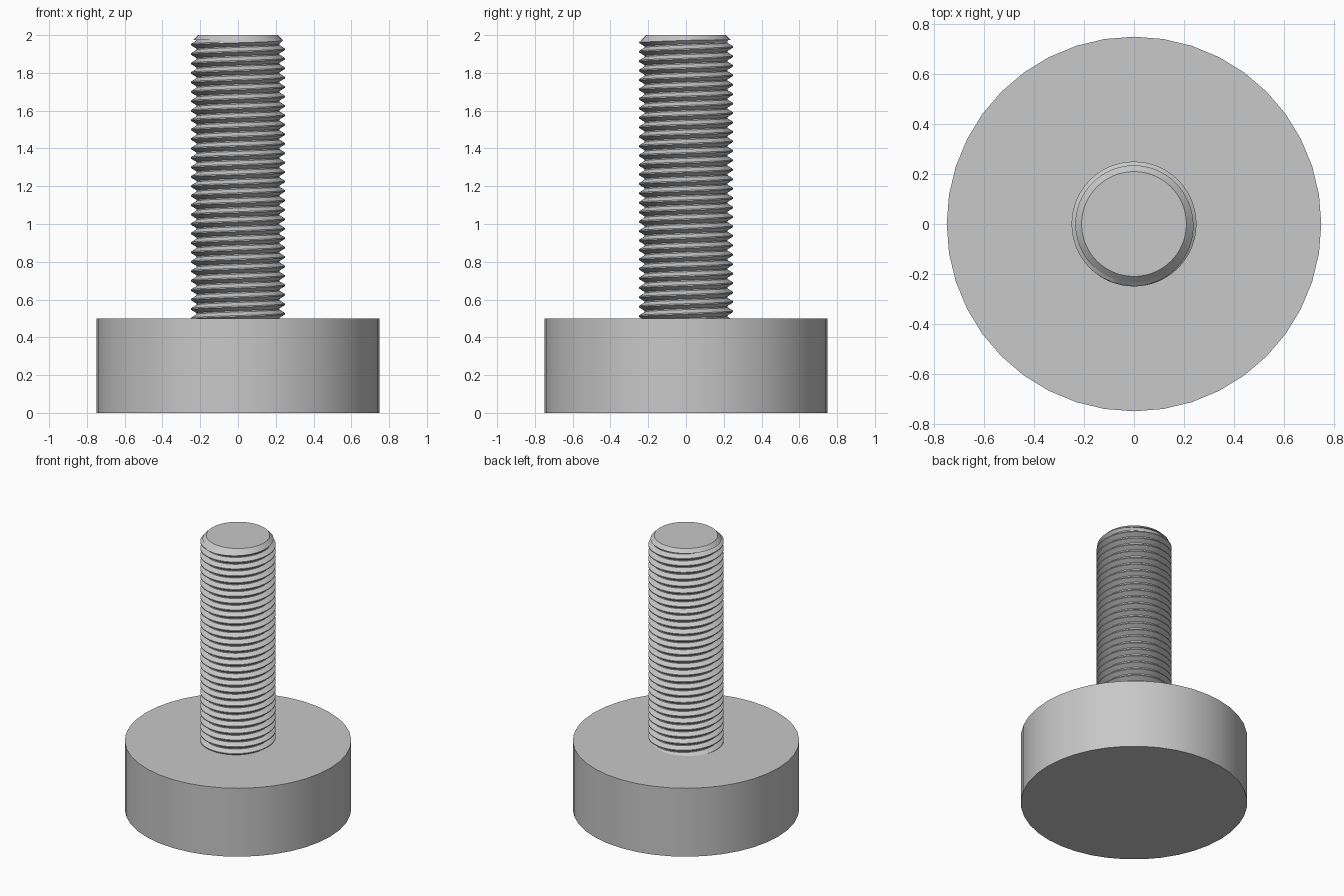
import bpy
import bmesh
import math

cube = bpy.data.objects.get("Cube")
if cube:
    bpy.data.objects.remove(cube, do_unlink=True)

steel = bpy.data.materials.new("plain_grey")
steel.use_nodes = True
GREY = (0.58, 0.58, 0.58, 1)
steel.diffuse_color = GREY
steel.node_tree.nodes["Principled BSDF"].inputs["Base Color"].default_value = GREY

BASE_TOP, TOP = 0.5, 2.0
PITCH, CREST, ROOT, TIP = 0.05, 0.25, 0.219, 0.21


def finish(name, bm):
    bmesh.ops.recalc_face_normals(bm, faces=bm.faces[:])
    mesh = bpy.data.meshes.new(name)
    bm.to_mesh(mesh)
    bm.free()
    obj = bpy.data.objects.new(name, mesh)
    bpy.context.collection.objects.link(obj)
    mesh.materials.append(steel)
    bpy.ops.object.select_all(action="DESELECT")
    obj.select_set(True)
    bpy.context.view_layer.objects.active = obj
    bpy.ops.object.shade_smooth_by_angle(angle=math.radians(30))
    return obj


def frustum(name, r_low, r_high, z_low, z_high, sides):
    bm = bmesh.new()
    bmesh.ops.create_cone(bm, cap_ends=True, segments=sides, radius1=r_low,
                          radius2=r_high, depth=z_high - z_low)
    bmesh.ops.translate(bm, verts=bm.verts[:], vec=(0, 0, (z_low + z_high) / 2))
    return finish(name, bm)


# Round head
frustum("head", 0.75, 0.75, 0, BASE_TOP, 40)

# Chamfered tip of the shank
frustum("shank_tip", TIP + 0.025, TIP, TOP - 0.025, TOP, 64)

# Right-handed thread: a helical strip whose turns share a profile
STEPS = 64
TURNS = round((TOP - BASE_TOP) / PITCH) + 2
PROFILE = [(CREST, -1 / 16), (CREST, 1 / 16), (ROOT, 7 / 16), (ROOT, 9 / 16)]
bm = bmesh.new()
rows = []
for s in range(STEPS * TURNS + 1):
    angle = math.tau * s / STEPS
    row = []
    for radius, offset in PROFILE:
        z = BASE_TOP - PITCH / 2 + PITCH * (s / STEPS - 1 + offset)
        z = min(z, TOP - 0.01)
        r = min(radius, TIP + TOP - z)
        row.append(bm.verts.new((r * math.cos(angle), r * math.sin(angle), z)))
    rows.append(row)
for s in range(len(rows) - 1):
    low, high = list(rows[s]), list(rows[s + 1])
    if s + 1 + STEPS < len(rows):
        low.append(rows[s + STEPS][0])
        high.append(rows[s + 1 + STEPS][0])
    for j in range(len(low) - 1):
        bm.faces.new((low[j], high[j], high[j + 1], low[j + 1]))
bmesh.ops.remove_doubles(bm, verts=bm.verts[:], dist=0.0001)
finish("threaded_shank", bm)
